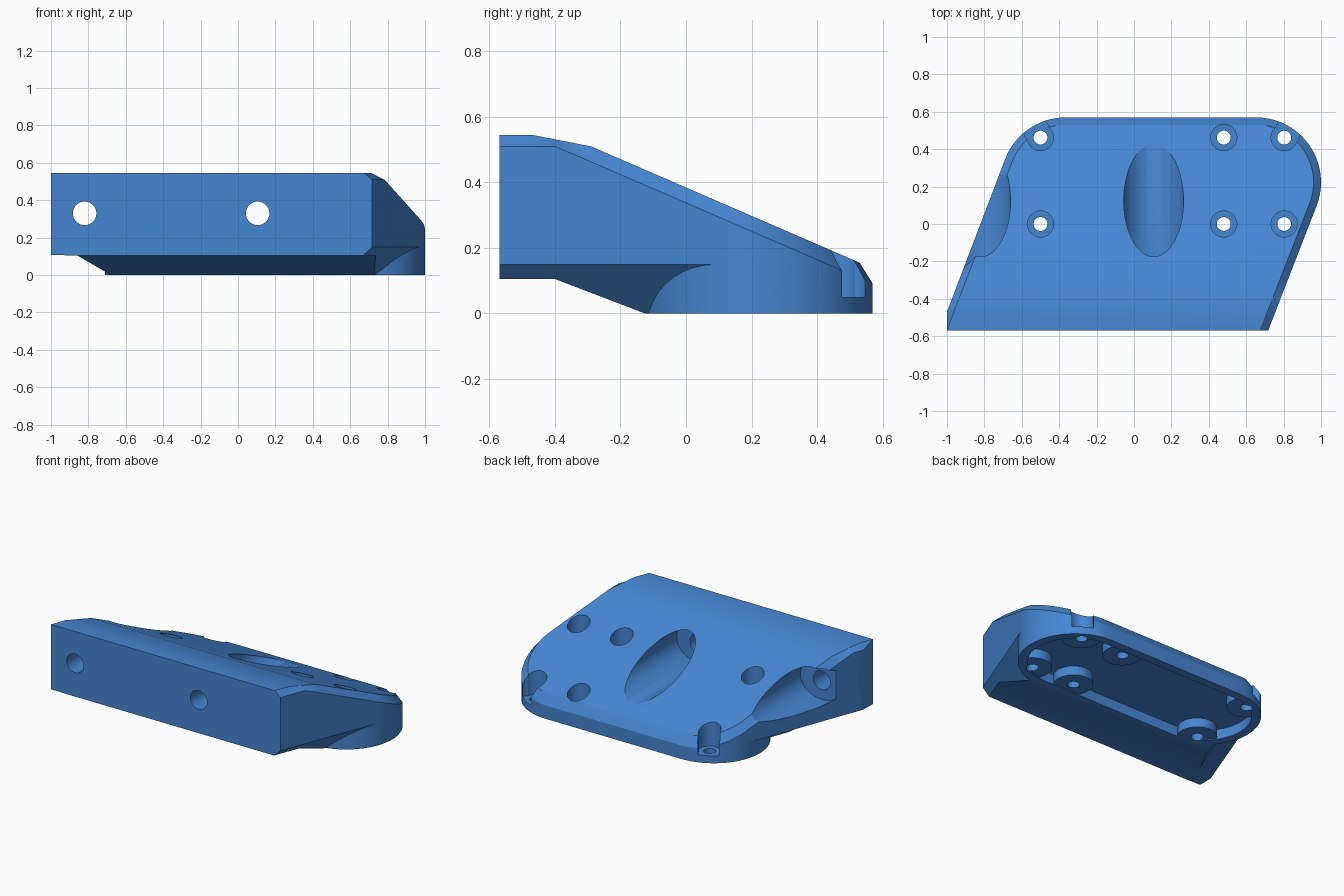
import bpy, bmesh, math
from mathutils import Vector

if "Cube" in bpy.data.objects:
    bpy.data.objects.remove(bpy.data.objects["Cube"])

blue = bpy.data.materials.new("blue")
blue.diffuse_color = (0.06, 0.24, 0.65, 1)
blue.use_nodes = True
blue.node_tree.nodes["Principled BSDF"].inputs["Base Color"].default_value = blue.diffuse_color

RAD = 0.347                                  # corner radius
CL, CR = Vector((-0.365, 0.223)), Vector((0.653, 0.223))
N = Vector((0.932, -0.362)).normalized()     # outward normal of the right wall
T = Vector((-N.y, N.x))                      # direction along the slanted walls


def make(name, bm):
    bmesh.ops.recalc_face_normals(bm, faces=bm.faces)
    me = bpy.data.meshes.new(name)
    bm.to_mesh(me)
    bm.free()
    me.materials.append(blue)
    ob = bpy.data.objects.new(name, me)
    bpy.context.collection.objects.link(ob)
    return ob


def loft(name, loops):
    """Closed solid through loops of equal length."""
    bm = bmesh.new()
    rows = [[bm.verts.new(p) for p in lp] for lp in loops]
    n = len(rows[0])
    for a, b in zip(rows, rows[1:]):
        for i in range(n):
            bm.faces.new((a[i], a[(i + 1) % n], b[(i + 1) % n], b[i]))
    bm.faces.new(rows[0])
    bm.faces.new(rows[-1])
    return make(name, bm)


def prism(name, pts, z0, z1):
    return loft(name, [[(x, y, z) for x, y in pts] for z in (z0, z1)])


def cylinder(name, x, y, r, z0, z1, n=40):
    pts = [(x + r * math.cos(2 * math.pi * i / n), y + r * math.sin(2 * math.pi * i / n))
           for i in range(n)]
    return prism(name, pts, z0, z1)


def y_cylinder(name, x, z, rx, rz, y0, y1, n=64):
    ring = [(x + rx * math.cos(2 * math.pi * i / n), z + rz * math.sin(2 * math.pi * i / n))
            for i in range(n)]
    return loft(name, [[(a, y, b) for a, b in ring] for y in (y0, y1)])


def cut(target, cutter, keep=False):
    m = target.modifiers.new("cut", 'BOOLEAN')
    m.operation, m.solver, m.object = 'DIFFERENCE', 'EXACT', cutter
    dg = bpy.context.evaluated_depsgraph_get()
    dg.update()
    me = bpy.data.meshes.new_from_object(target.evaluated_get(dg))
    target.modifiers.clear()
    target.data = me
    if not keep:
        bpy.data.objects.remove(cutter)


def arc(c, r, a0, a1, n=20):
    return [(c.x + r * math.cos(a0 + (a1 - a0) * i / n),
             c.y + r * math.sin(a0 + (a1 - a0) * i / n)) for i in range(n + 1)]


A = math.atan2(N.y, N.x)


def outline(d):
    """Plan of the body, inset by d on all walls but the front."""
    r = RAD - d

    def on_line(c, s, y):
        p = c + N * r * s
        return (max(-1.0, p.x + (y - p.y) * T.x / T.y), y)
    return ([on_line(CL, -1, -0.47), on_line(CL, -1, -0.57), on_line(CR, 1, -0.57)]
            + arc(CR, r, A, math.pi / 2) + arc(CL, r, math.pi / 2, math.pi + A))


def stadium(r):
    return (arc(CR, r, -math.pi / 2, A, 10) + arc(CR, r, A, math.pi / 2)[1:]
            + arc(CL, r, math.pi / 2, math.pi + A)
            + arc(CL, r, math.pi + A, 1.5 * math.pi, 10)[1:])


def slope(y):
    return 0.51 - (y + 0.29) * 0.433


def top(y):
    return min(0.545, 0.545 - (y + 0.47) * 0.035 / 0.18, slope(y))


# Body: chamfered plan extruded, split at the bends, then fitted to the slope
body = loft("wedge_body", [[(x, y, lvl) for x, y in outline(d)]
                           for d, lvl in ((0, 0), (0, 1), (0.04, 2))])
bm = bmesh.new()
bm.from_mesh(body.data)
for yb in (-0.47, -0.40, -0.29):
    bmesh.ops.bisect_plane(bm, geom=bm.verts[:] + bm.edges[:] + bm.faces[:],
                           plane_co=(0, yb, 0), plane_no=(0, 1, 0), dist=1e-5)
for v in bm.verts:
    if v.co.z > 1.5:
        v.co.z = top(v.co.y)
    elif v.co.z > 0.5:
        v.co.z = min(0.51, slope(v.co.y) - 0.047)
bmesh.ops.triangulate(bm, faces=[f for f in bm.faces if len(f.verts) == 4])
bm.to_mesh(body.data)
bm.free()

# Underside relief around the foot: front slope, right bevel, left overhang
foot = prism("foot_helper", stadium(RAD), -1, 1)
front = [(-0.7, 0.105), (-0.4, 0.105), (0, -0.048), (-0.7, -0.1)]
reliefs = [loft("front_relief", [[(x, y, z) for y, z in front] for x in (-1.3, 1.3)])]
for c, s, sec in ((CR, 1, [(-0.05, 0.2), (0.25, -0.1), (-0.05, -0.1)]),
                  (CL, -1, [(-0.06, 0.107), (0.11, 0.107), (0.24, -0.09), (-0.06, -0.09)])):
    loops = []
    for t in (-1.3, 0):
        base = c + N * s * RAD + T * t
        loops.append([(*(base - N * s * d), z) for d, z in sec])
    reliefs.append(loft("side_relief", loops))
for rel in reliefs:
    cut(rel, foot, keep=True)
    cut(body, rel)
bpy.data.objects.remove(foot)

# Hollow underside, leaving a round boss at each screw
screws = [(x, y) for x in (-0.5, 0.48, 0.803) for y in (0, 0.462)]
pocket = prism("pocket", stadium(0.29), -0.2, 0.068)
for x, y in screws:
    cut(pocket, cylinder("boss", x, y, 0.12, 0.006, 0.5))
cut(body, pocket)

# Vertical screw holes with wide head recesses
for x, y in screws:
    cut(body, cylinder("screw_hole", x, y, 0.037, -0.3, 1))
    cut(body, cylinder("head_recess", x, y, 0.07, 0.05, 1))
# Corner recesses break out through the rounded wall
for x, c in ((0.803, CR), (-0.5, CL)):
    p = Vector((x, 0.462))
    p += (p - c).normalized() * 0.04
    cut(body, cylinder("corner_recess", p.x, p.y, 0.069, 0.05, 1))

# Horizontal bolt holes, opening into long scoops on the slope
for x in (-0.82, 0.105):
    cut(body, y_cylinder("scoop", x, 0.33, 0.16, 0.13, -0.28, 1))
    cut(body, y_cylinder("bolt_hole", x, 0.33, 0.063, 0.063, -0.8, 0.3))

bpy.ops.object.select_all(action='DESELECT')
body.select_set(True)
bpy.context.view_layer.objects.active = body
bpy.ops.object.shade_smooth_by_angle(angle=math.radians(25))
